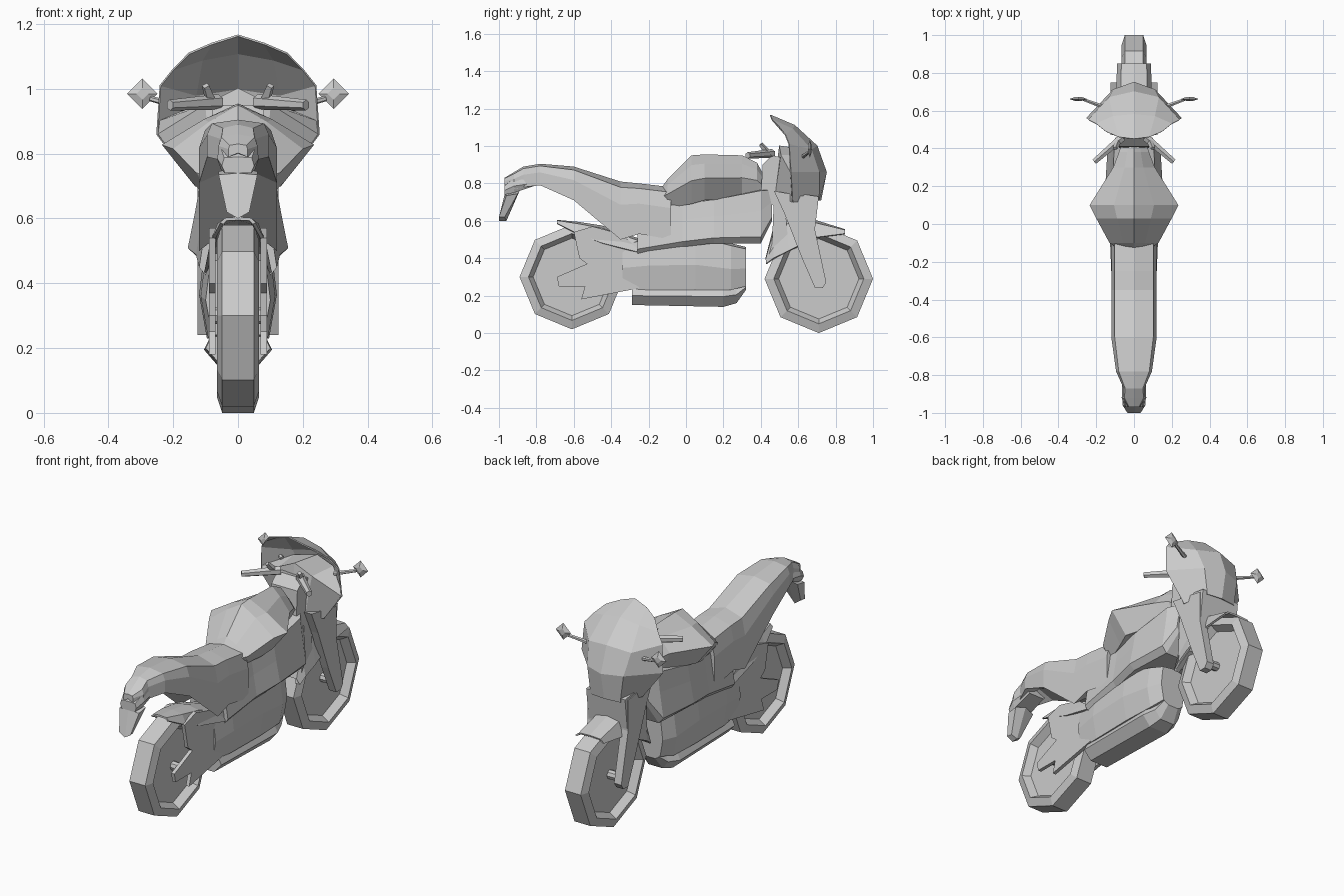
import bpy
import bmesh
from math import cos, sin, tau
from mathutils import Vector

if "Cube" in bpy.data.objects:
    bpy.data.objects.remove(bpy.data.objects["Cube"], do_unlink=True)

# One plain grey for the whole machine
grey = bpy.data.materials.new("plain_grey")
grey.use_nodes = True
colour = (.6, .6, .6, 1)
grey.diffuse_color = colour
grey.node_tree.nodes["Principled BSDF"].inputs["Base Color"].default_value = colour

# Half cross-sections: share of the width, share of the height
SADDLE = [(0, 1), (.85, .9), (1, .6), (1, 0), (0, .3)]
DIAMOND = [(0, 1), (.45, .8), (1, .48), (.6, 0), (0, 0)]
BARREL = [(0, 1), (.85, .95), (1, .45), (.8, 0), (0, 0)]
FLARE = [(0, 1), (.75, .97), (.85, .6), (1, .12), (.8, 0), (0, 0)]
KEEL = [(0, 1), (.75, 1), (1, .5), (.55, 0), (0, 0)]
ARCH = [(0, 1), (.75, .85), (1, 0)]


def finish(name, bm, thickness=0):
    """Mirror the half mesh across x, clean it and make an object."""
    middle = [face for face in bm.faces
              if all(abs(vert.co.x) < .001 for vert in face.verts)]
    bmesh.ops.delete(bm, geom=middle, context='FACES')
    bmesh.ops.mirror(bm, geom=bm.verts[:] + bm.edges[:] + bm.faces[:],
                     axis='X', merge_dist=.0001)
    bmesh.ops.remove_doubles(bm, verts=bm.verts[:], dist=.0001)
    bmesh.ops.recalc_face_normals(bm, faces=bm.faces[:])
    mesh = bpy.data.meshes.new(name)
    bm.to_mesh(mesh)
    bm.free()
    mesh.materials.append(grey)
    obj = bpy.data.objects.new(name, mesh)
    bpy.context.collection.objects.link(obj)
    if thickness:
        wall = obj.modifiers.new("wall", 'SOLIDIFY')
        wall.thickness = thickness
        wall.offset = 0


def skin(name, rows, caps=False, wrap=False, thickness=0):
    """Join neighbouring rows of points of the left half with faces."""
    bm = bmesh.new()
    grid = [[bm.verts.new(point) for point in row] for row in rows]
    pairs = list(zip(grid, grid[1:]))
    if wrap:
        pairs.append((grid[-1], grid[0]))
    for a, b in pairs:
        for i in range(len(a) - 1):
            bm.faces.new((a[i], a[i + 1], b[i + 1], b[i]))
    if caps:
        bm.faces.new(grid[0])
        bm.faces.new(grid[-1])
    finish(name, bm, thickness)


def hull(name, shape, stations):
    """Sweep a cross-section along (y, low, high, half width) stations."""
    rows = [[(across * width, y, low + up * (high - low)) for across, up in shape]
            for y, low, high, width in stations]
    is_open = shape is ARCH
    skin(name, rows, caps=not is_open, thickness=.01 if is_open else 0)


def plate(name, inner, outer, outline):
    """A (y, z) outline extruded sideways between two x positions."""
    bm = bmesh.new()
    near = [bm.verts.new((inner, y, z)) for y, z in outline]
    far = [bm.verts.new((outer, y, z)) for y, z in outline]
    bm.faces.new(near)
    bm.faces.new(far)
    for i in range(len(near)):
        bm.faces.new((near[i - 1], near[i], far[i], far[i - 1]))
    finish(name, bm)


def bar(name, start, end, radius, taper=1, sides=6):
    """A tapered straight bar between two points, on both sides."""
    start, end = Vector(start), Vector(end)
    axis = end - start
    bm = bmesh.new()
    bmesh.ops.create_cone(bm, cap_ends=True, segments=sides, radius1=radius,
                          radius2=radius * taper, depth=axis.length)
    placement = axis.to_track_quat('Z', 'Y').to_matrix().to_4x4()
    placement.translation = (start + end) / 2
    bm.transform(placement)
    finish(name, bm)


def wheel(name, y, z, radius, half_width=.065, disc=.025, hub=.025, sides=8):
    """Eight-sided tyre with a chamfer, a sloping rim, a disc and a hub."""
    profile = [(0, radius), (half_width * .75, radius), (half_width, radius * .83),
               (disc, radius * .74), (disc, hub),
               (half_width + hub, hub), (half_width + hub, 0)]
    angles = [tau * i / sides for i in range(sides)]
    rows = [[(x, y + r * cos(angle), z + r * sin(angle)) for x, r in profile]
            for angle in angles]
    skin(name, rows, wrap=True)


# Wheels
wheel("front_wheel", .71, .29, .29)
wheel("rear_wheel", -.61, .3, .28)

# Seat and tail, with the lamp and plate holder hanging below
hull("seat_tail", SADDLE, [
    (-.97, .79, .83, .03), (-.92, .77, .86, .06), (-.87, .78, .89, .055),
    (-.78, .79, .905, .095), (-.6, .71, .89, .12), (-.35, .5, .81, .12),
    (-.25, .53, .8, .12), (-.08, .5, .78, .12)])
hull("tail_lamp", BARREL, [
    (-.97, .74, .79, .05), (-.92, .75, .83, .065), (-.8, .79, .82, .06)])
skin("plate_holder", [
    [(0, -.97, .74), (.06, -.96, .735), (.06, -.9, .745), (0, -.89, .76)],
    [(0, -1, .6), (.035, -1, .62), (.03, -.97, .62), (0, -.96, .6)],
], caps=True)

# Fuel tank
hull("fuel_tank", DIAMOND, [
    (-.15, .69, .75, .06), (-.1, .67, .82, .13), (.03, .69, .95, .2),
    (.1, .71, .955, .235), (.3, .72, .95, .11), (.38, .73, .91, .08),
    (.44, .73, .8, .06)])

# Side fairing, engine and belly pan
hull("side_fairing", FLARE, [
    (-.26, .42, .66, .12), (-.02, .46, .7, .13), (.15, .48, .72, .155),
    (.4, .48, .77, .14), (.46, .6, .77, .09)])
hull("engine", BARREL, [
    (-.34, .24, .48, .1), (-.2, .23, .52, .115), (.05, .23, .53, .12),
    (.24, .23, .48, .11), (.32, .25, .46, .08)])
hull("belly_pan", KEEL, [
    (-.29, .15, .25, .1), (.2, .14, .25, .105), (.27, .16, .25, .08),
    (.32, .23, .26, .06)])

# Rear swing arm and mudguard
plate("swing_arm", .07, .09, [
    (-.25, .45), (-.35, .53), (-.5, .57), (-.6, .54), (-.57, .4),
    (-.53, .37), (-.69, .3), (-.68, .25), (-.54, .25), (-.56, .18),
    (-.25, .24)])
hull("rear_mudguard", ARCH, [
    (-.69, .585, .6, .05), (-.58, .53, .59, .08), (-.45, .48, .57, .09),
    (-.25, .43, .5, .1)])

# Fork, the cover between its legs, and the front mudguard
plate("fork_leg", .08, .125, [
    (.47, .76), (.69, .72), (.69, .55), (.75, .27), (.73, .24), (.69, .24),
    (.62, .4), (.53, .63)])
plate("fork_cover", 0, .12, [(.57, .75), (.71, .73), (.69, .56), (.58, .58)])
plate("mudguard_strut", .05, .08, [
    (.47, .72), (.53, .68), (.55, .44), (.43, .37), (.46, .48)])
hull("front_mudguard", ARCH, [
    (.85, .53, .55, .085), (.69, .51, .6, .09), (.55, .44, .61, .09),
    (.47, .4, .56, .085), (.43, .37, .4, .08)])

# Nose fairing and windscreen, open at the back
skin("nose_fairing", [
    [(0, .45, 1.165), (.08, .46, 1.14), (.15, .49, 1.11)],
    [(0, .58, 1.11), (.11, .57, 1.09), (.2, .53, 1.06)],
    [(0, .7, 1), (.13, .67, .98), (.24, .55, 1.01)],
    [(0, .75, .86), (.11, .71, .86), (.25, .56, .86)],
    [(0, .72, .71), (.09, .71, .71), (.13, .57, .7)],
], thickness=.006)

# Dash panel closing the lower half of the fairing
skin("dash_panel", [
    [(0, .7, .97), (.12, .67, .95), (.24, .56, .9)],
    [(0, .5, 1), (.1, .51, .95), (.245, .56, .86)],
    [(0, .47, .76), (.08, .48, .74), (.13, .57, .7)],
], thickness=.006)

# Steering head, handlebars and levers
plate("steering_head", 0, .08, [
    (.4, .74), (.41, .9), (.46, .95), (.55, .93), (.6, .72), (.47, .68)])
bar("handlebar", (.06, .46, .96), (.21, .33, .95), .024, taper=.7)
bar("brake_lever", (.08, .45, .95), (.1, .4, 1.01), .02, taper=.6, sides=4)

# Mirrors
bar("mirror_stem", (.16, .62, .94), (.27, .66, .97), .012, taper=.7)
for side, tip in (("back", .652), ("front", .672)):
    bar("mirror_" + side, (.295, .662, .985), (.295, tip, .985), .047,
        taper=.4, sides=4)
